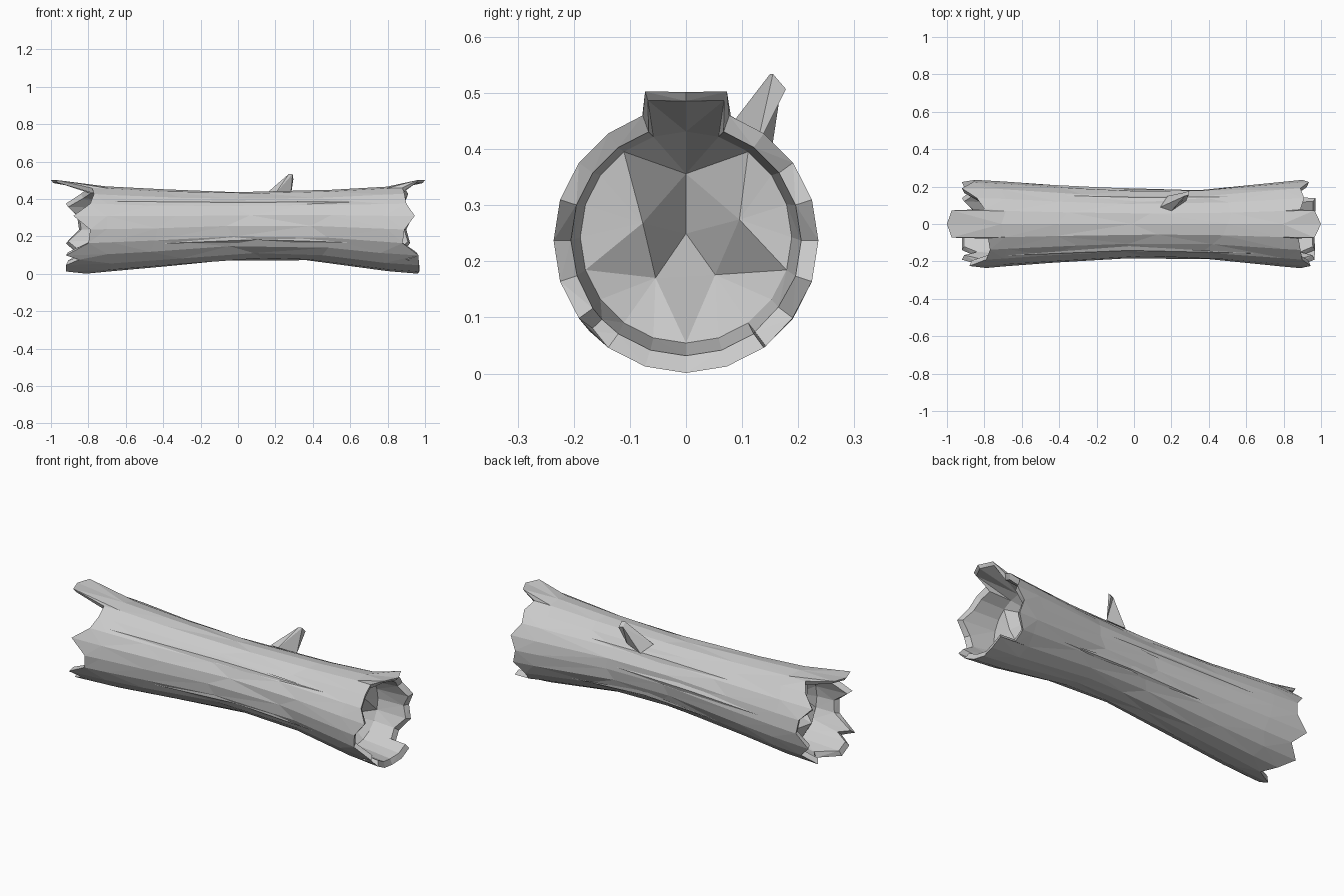
import bpy, bmesh, math, random

if "Cube" in bpy.data.objects:
    bpy.data.objects.remove(bpy.data.objects["Cube"])
random.seed(4)
N = 20


def lerp_table(table, x):
    for (x0, v0), (x1, v1) in zip(table, table[1:]):
        if x <= x1:
            return v0 + (v1 - v0) * max(0, (x - x0) / (x1 - x0))
    return table[-1][1]


RADIUS = [(-.8, .236), (-.4, .208), (0, .183), (.4, .187), (.88, .236)]
CENTRE = [(-.8, .237), (-.4, .244), (0, .258), (.4, .257), (.88, .237)]


def point(k, x, scale=1.0, lift=0.0):
    """Point on the trunk: k counts twentieths of a turn from the bottom."""
    a = math.tau * k / N
    r = lerp_table(RADIUS, x) * scale
    return (x, r * math.sin(a), lerp_table(CENTRE, x) - r * math.cos(a) + lift)


# Broken rims: (position round trunk, x); near-duplicate positions make step notches
RIGHT = [(0, .96), (1, .97), (2, .97), (2.06, .88), (3, .87), (4, .92), (5, .9),
         (6, .935), (7, .89), (8, .91), (8.94, .89), (9, .965), (10, 1), (11, .965),
         (11.06, .88), (12, .89), (13, .9), (14, .945), (15, .89), (16, .88),
         (17, .965), (17.4, .9), (18, .968), (19, .965)]
LEFT = [(0, -.81), (1, -.86), (2, -.92), (3, -.85), (4, -.92), (5, -.85), (6, -.86),
        (7, -.92), (8, -.84), (8.9, -.8), (9, -.975), (10, -1), (11, -.975),
        (11.08, -.78), (12, -.77), (13, -.79), (14, -.88), (15, -.79), (16, -.8),
        (17, -.92), (17.4, -.85), (18, -.92), (19, -.92)]

bm = bmesh.new()


def ring(x, wobble_x, wobble_r):
    return [bm.verts.new(point(k, x + random.uniform(-1, 1) * wobble_x,
                               1 + random.uniform(-1, .4) * wobble_r)) for k in range(N)]


def columns(base, rim):
    """Join a 20-point ring to a ragged rim, one polygon per column."""
    for k in range(N):
        pts = [v for a, v in rim if k <= a <= k + 1]
        if k == N - 1:
            pts.append(rim[0][1])
        bm.faces.new([base[(k + 1) % N], base[k]] + pts)


def bridge(a, b):
    n = len(a)
    for i in range(n):
        j = (i + 1) % n
        bm.faces.new((a[i], a[j], b[j], b[i]))


# Outer bark with long uneven facets
rings = [ring(-.7, .025, .01), ring(-.38, .1, .03), ring(.03, .1, .03),
         ring(.42, .1, .03), ring(.78, .02, .01)]
for a, b in zip(rings, rings[1:]):
    bridge(a, b)


# Splintered hollow ends
def ragged_end(profile, base, sign):
    outer, inner = [], []
    for k, x in profile:
        top = 9 <= k <= 11
        lift = (.029 if k == 10 else .041) if top else 0
        outer.append((k, bm.verts.new(point(k, x, 1, lift))))
        inner.append((k, bm.verts.new(point(k, x - sign * .012, .93 if top else .87, lift))))
    columns(base, outer)
    bridge([v for _, v in outer], [v for _, v in inner])
    wall = [bm.verts.new(point(k, sign * (.74 if sign > 0 else .68), .85)) for k in range(N)]
    columns(wall, inner)
    # faceted rotten core closing the cavity
    core = []
    for k in range(0, N, 4):
        core.append(bm.verts.new(point(k + 2, sign * random.uniform(.6, .76),
                                       random.uniform(.35, .55))))
    tip = bm.verts.new(point(0, sign * .58, 0))
    for i in range(5):
        c, d = core[i], core[(i + 1) % 5]
        for k in range(4):
            bm.faces.new((wall[i * 4 + k], wall[(i * 4 + k + 1) % N], c))
        bm.faces.new((wall[(i * 4 + 4) % N], d, c))
        bm.faces.new((c, d, tip))


ragged_end(RIGHT, rings[-1], 1)
ragged_end(LEFT, rings[0], -1)


def finish(bm, name):
    bmesh.ops.triangulate(bm, faces=bm.faces[:])
    bmesh.ops.recalc_face_normals(bm, faces=bm.faces[:])
    mesh = bpy.data.meshes.new(name)
    bm.to_mesh(mesh)
    bm.free()
    bpy.context.collection.objects.link(bpy.data.objects.new(name, mesh))


finish(bm, "hollow_log")

# Snapped branch stub on the upper back
bm = bmesh.new()
base = [bm.verts.new(p) for p in
        [(.14, .09, .42), (.2, .07, .43), (.28, .125, .4), (.18, .15, .38)]]
tip = [bm.verts.new(p) for p in
       [(.272, .15, .534), (.292, .155, .534), (.296, .178, .507), (.275, .17, .512)]]
bridge(base, tip)
bm.faces.new(base)
bm.faces.new(tip)
finish(bm, "branch_stub")

# Thin raised bark ridges tapering to both ends
bm = bmesh.new()
for k, x0, x1 in [(12.7, -.7, .65), (16.3, -.4, .6), (7.3, -.38, .5), (5.4, -.6, .3), (3.2, -.3, .6)]:
    ends = [bm.verts.new(point(k, x, .985)) for x in (x0, x1)]
    m = (x0 + x1) / 2
    mid = [bm.verts.new(point(k + d, m, s)) for d, s in ((-.4, .97), (0, 1.02), (.4, .97))]
    for i in range(3):
        for e in ends:
            bm.faces.new((mid[i], mid[(i + 1) % 3], e))
finish(bm, "bark_ridges")
